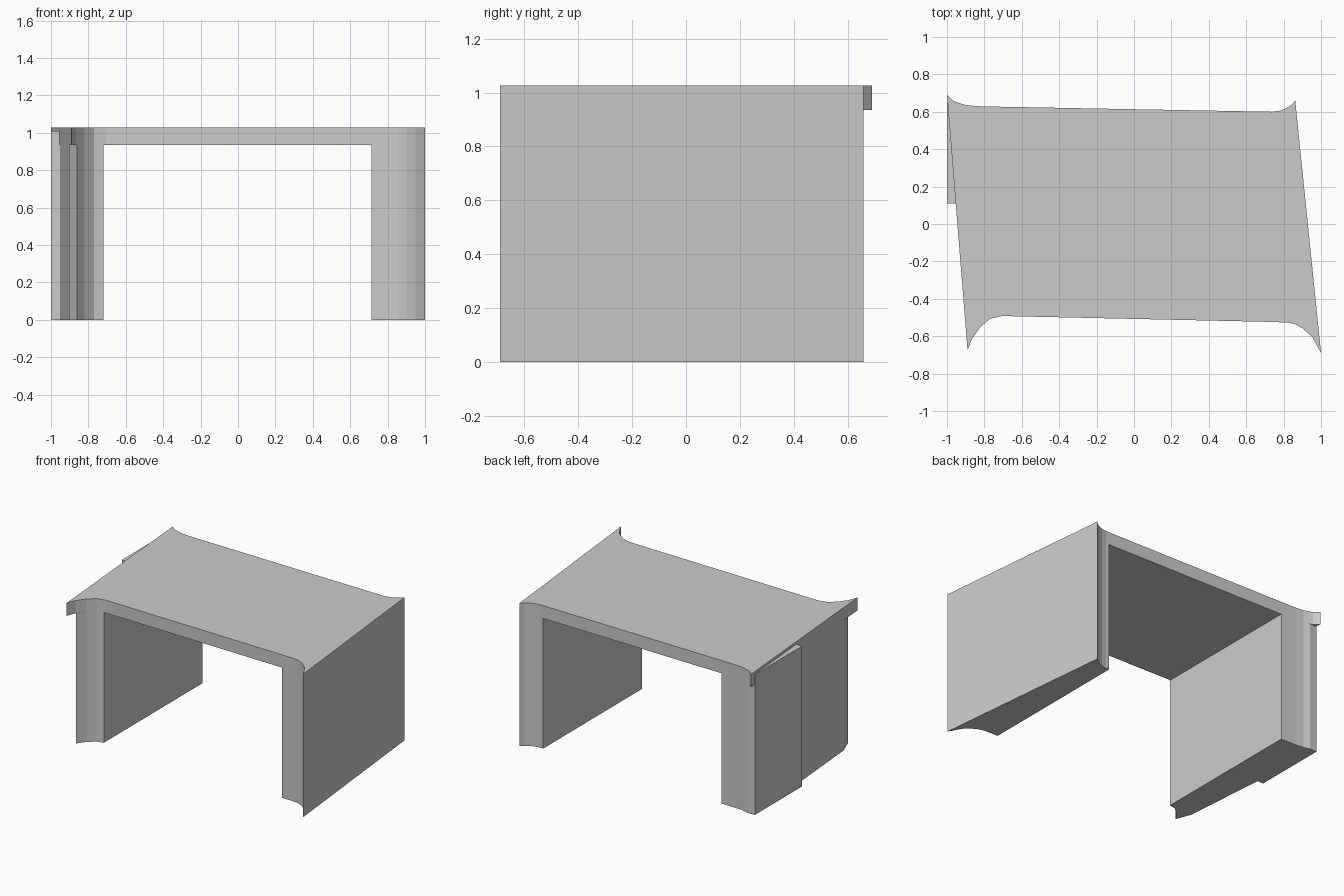
import bpy
import bmesh

cube = bpy.data.objects.get("Cube")
if cube:
    bpy.data.objects.remove(cube, do_unlink=True)

GREY = (0.6, 0.6, 0.6, 1.0)
mat = bpy.data.materials.new("plain grey")
mat.use_nodes = True
mat.diffuse_color = GREY
mat.node_tree.nodes["Principled BSDF"].inputs["Base Color"].default_value = GREY

UNDERSIDE, TOP, BUTTRESS_TOP = 0.935, 1.027, 1.008


def prism(name, outline, bottom, top):
    """Extrude a plan outline straight up between two heights."""
    bm = bmesh.new()
    face = bm.faces.new([bm.verts.new((x, y, bottom)) for x, y in outline])
    grown = bmesh.ops.extrude_face_region(bm, geom=[face])
    verts = [g for g in grown["geom"] if isinstance(g, bmesh.types.BMVert)]
    bmesh.ops.translate(bm, verts=verts, vec=(0, 0, top - bottom))
    bmesh.ops.recalc_face_normals(bm, faces=bm.faces)
    mesh = bpy.data.meshes.new(name)
    bm.to_mesh(mesh)
    bm.free()
    mesh.materials.append(mat)
    obj = bpy.data.objects.new(name, mesh)
    bpy.context.scene.collection.objects.link(obj)
    return obj


# Flared corners in plan, each listed counter-clockwise
front_right = [(-0.89, -0.675), (-0.865, -0.61), (-0.82, -0.55),
               (-0.77, -0.507), (-0.705, -0.492)]
front_left = [(0.715, -0.523), (0.82, -0.527), (0.86, -0.535), (0.90, -0.557),
              (0.95, -0.60), (1.0, -0.69)]
back_left = [(0.862, 0.66), (0.845, 0.64), (0.81, 0.617), (0.78, 0.606), (0.74, 0.60)]
back_right = [(-0.72, 0.627), (-0.84, 0.63), (-0.90, 0.636),
              (-0.965, 0.657), (-1.0, 0.69)]

# Roof slab with all four flares
prism("roof_slab", front_right + front_left + back_left + back_right, UNDERSIDE, TOP)

# Left wall follows the slab edge
prism("left_wall", front_left + back_left + [(0.715, 0.601)], 0, UNDERSIDE)

# Right wall has a clipped front corner and a squared back corner
prism("right_wall",
      [(-0.904, -0.50), (-0.862, -0.607)] + front_right[2:4] + [(-0.72, -0.495)]
      + back_right[:3] + [(-0.945, 0.65), (-0.996, 0.647)], 0, UNDERSIDE)

# Buttress thickening the rear half of the right wall
prism("right_buttress", [(-1.0, 0.11), (-0.94, 0.11), (-0.975, 0.647), (-1.0, 0.647)],
      0, BUTTRESS_TOP)
